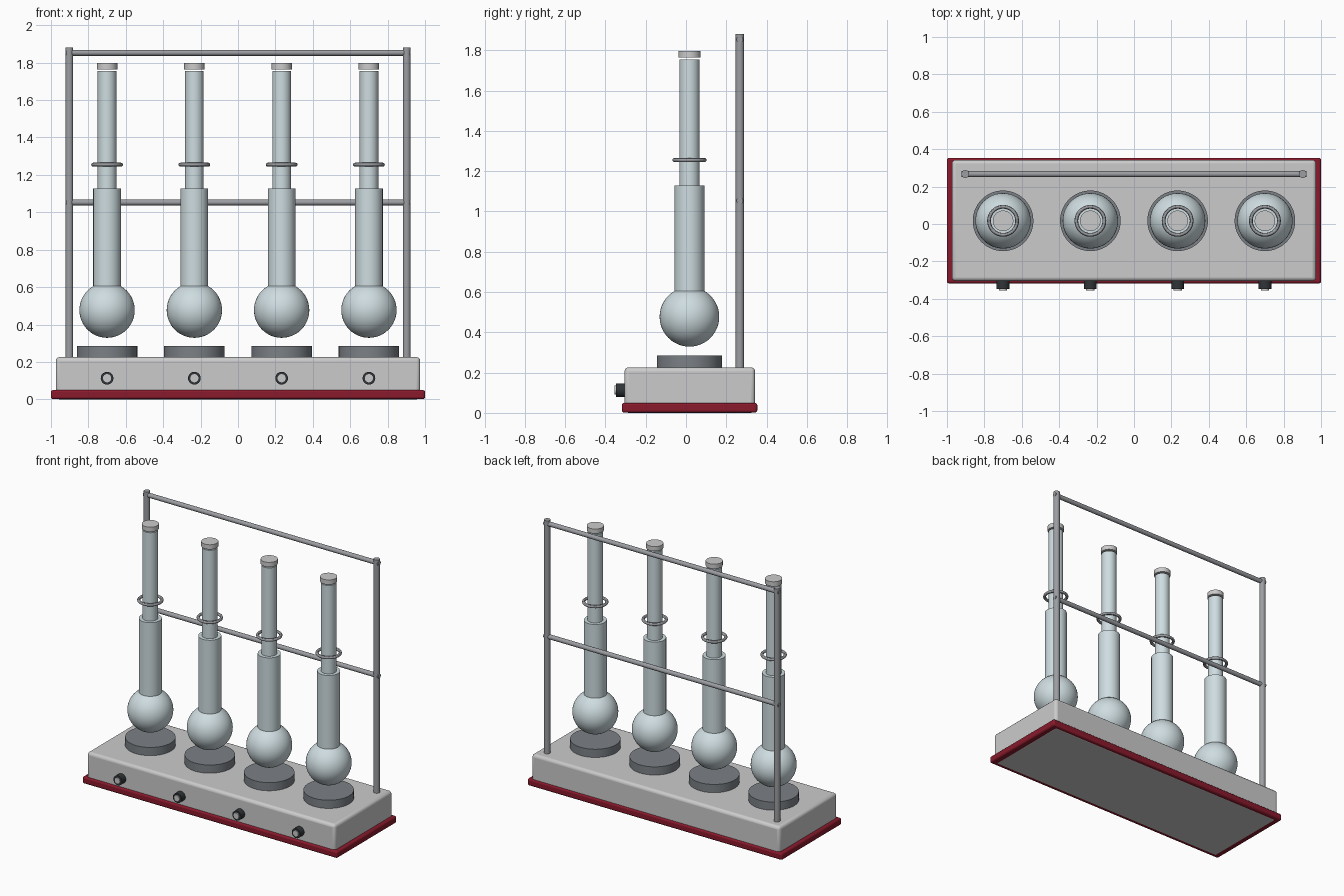
import bpy
from math import pi

if "Cube" in bpy.data.objects:
    bpy.data.objects.remove(bpy.data.objects["Cube"])

YC = 0.017  # the body and flasks sit slightly behind the knobs


def mat(name, r, g, b):
    m = bpy.data.materials.new(name)
    m.diffuse_color = (r, g, b, 1)
    m.use_nodes = True
    m.node_tree.nodes["Principled BSDF"].inputs["Base Color"].default_value = m.diffuse_color
    return m


RED = mat("red_enamel", 0.25, 0.01, 0.025)
GLASS = mat("glass", 0.62, 0.72, 0.75)
PLATE = mat("hot_plate", 0.2, 0.22, 0.24)
STEEL = mat("steel", 0.33, 0.34, 0.36)
BLACK = mat("black_plastic", 0.03, 0.035, 0.04)


def finish(name, m=None, bevel=0):
    ob = bpy.context.object
    ob.name = name
    if m:
        ob.data.materials.append(m)
    if bevel:
        mod = ob.modifiers.new("Bevel", 'BEVEL')
        mod.width = bevel
        mod.segments = 3
    bpy.ops.object.shade_smooth_by_angle()
    return ob


def box(name, size, center, m, bevel):
    bpy.ops.mesh.primitive_cube_add(size=1, location=center)
    bpy.context.object.scale = size
    bpy.ops.object.transform_apply(location=False, rotation=False, scale=True)
    return finish(name, m, bevel)


def cyl(name, r, length, center, m=None, rot=(0, 0, 0), verts=48, bevel=0):
    bpy.ops.mesh.primitive_cylinder_add(vertices=verts, radius=r, depth=length,
                                        location=center, rotation=rot)
    return finish(name, m, bevel)


def upright(name, r, z0, z1, x, y, m=None, **kw):
    return cyl(name, r, z1 - z0, (x, y, (z0 + z1) / 2), m, **kw)


# Red tray and heater housing
box("base_tray", (2, 0.672, 0.049), (0, YC + 0.001, 0.0255), RED, 0.012)
box("housing", (1.948, 0.648, 0.226), (0, YC + 0.002, 0.113), None, 0.02)

# Rear support frame
for side, x in (("left", -0.902), ("right", 0.902)):
    upright("frame_post_" + side, 0.021, 0.21, 1.88, x, 0.267, STEEL, verts=24)
for level, z in (("lower", 1.053), ("upper", 1.853)):
    cyl("frame_rail_" + level, 0.016, 1.846, (0, 0.267, z), STEEL,
        rot=(0, pi / 2, 0), verts=24)

# Four stations: hot plate, flask, condenser, collar ring, stopper, knob
for i in range(4):
    x = -0.7 + i * 1.4 / 3
    n = "_%d" % (i + 1)
    upright("hot_plate" + n, 0.162, 0.215, 0.284, x, YC, PLATE, verts=64)
    bpy.ops.mesh.primitive_uv_sphere_add(segments=48, ring_count=24, radius=0.148,
                                         location=(x, YC, 0.477))
    finish("flask_bulb" + n, GLASS)
    upright("condenser_jacket" + n, 0.074, 0.57, 1.128, x, YC, GLASS)
    upright("condenser_tube" + n, 0.05, 1.1, 1.755, x, YC, GLASS)
    bpy.ops.mesh.primitive_torus_add(major_segments=48, minor_segments=12,
                                     major_radius=0.075, minor_radius=0.01,
                                     location=(x, YC, 1.255))
    finish("collar_ring" + n, STEEL)
    upright("stopper" + n, 0.055, 1.764, 1.797, x, YC)
    cyl("knob" + n, 0.034, 0.05, (x, -0.323, 0.113), BLACK, rot=(pi / 2, 0, 0), verts=32)
    cyl("knob_cap" + n, 0.022, 0.02, (x, -0.346, 0.113), None, rot=(pi / 2, 0, 0), verts=32)
